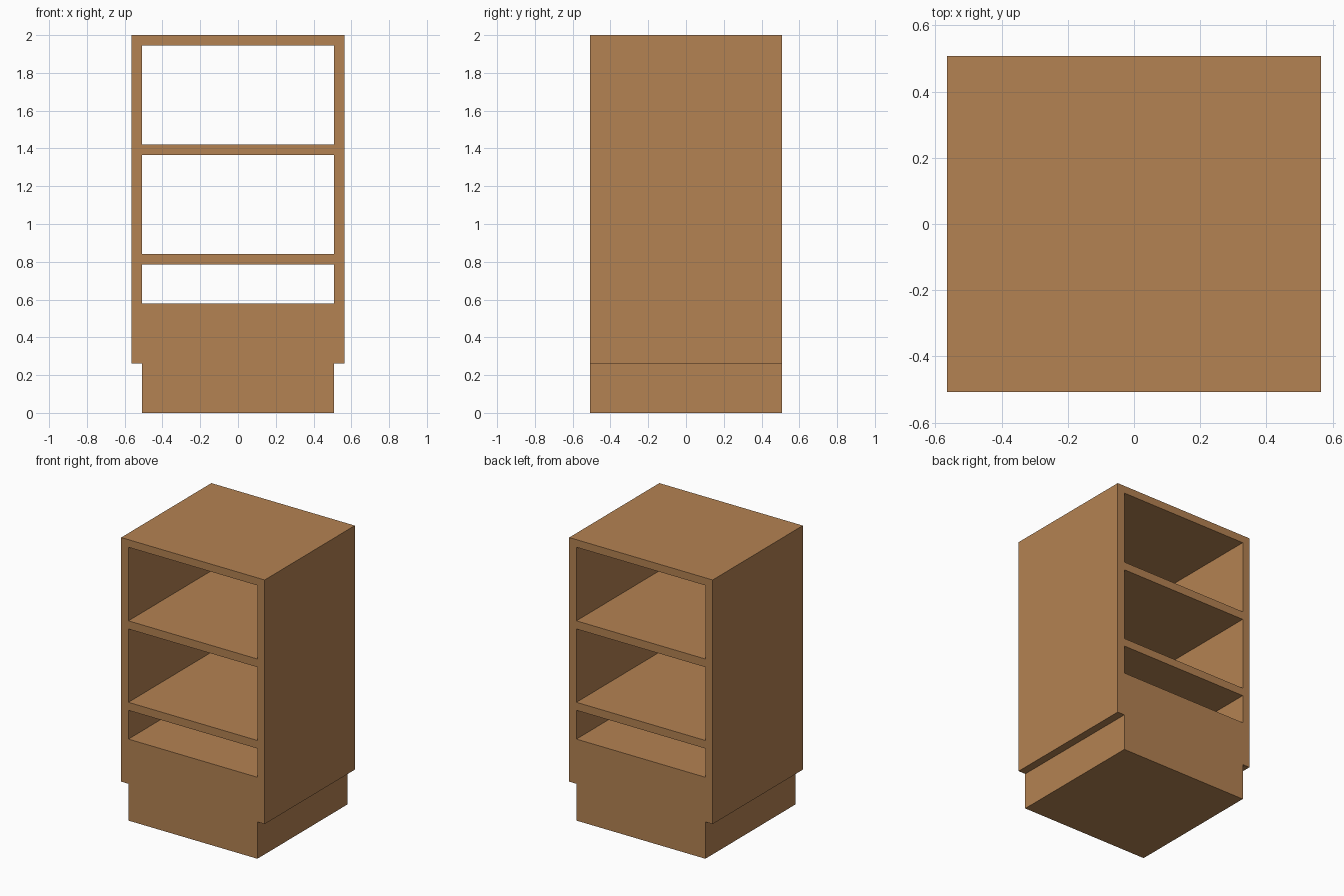
import bpy, bmesh, math

if "Cube" in bpy.data.objects:
    bpy.data.objects.remove(bpy.data.objects["Cube"])

HALF_W, HALF_D, INNER = 0.565, 0.507, 0.508
STEP_Z, HEIGHT = 0.262, 2.0
OPENINGS = [(0.58, 0.785), (0.842, 1.364), (1.422, 1.946)]

wood = bpy.data.materials.new("warm wood")
wood.diffuse_color = (0.456, 0.223, 0.084, 1)
wood.use_nodes = True
wood.node_tree.nodes["Principled BSDF"].inputs["Base Color"].default_value = wood.diffuse_color


def add_loop(curve, points):
    """Closed straight-sided outline in the curve plane."""
    s = curve.splines.new('POLY')
    s.points.add(len(points) - 1)
    for p, (x, z) in zip(s.points, points):
        p.co = (x, z, 0, 1)
    s.use_cyclic_u = True
    s.use_smooth = False


# Front profile: carcass on a narrower plinth, with open bays
profile = bpy.data.curves.new("cabinet_profile", 'CURVE')
profile.dimensions = '2D'
profile.fill_mode = 'BOTH'
profile.extrude = HALF_D
right = [(INNER, 0), (INNER, STEP_Z), (HALF_W, STEP_Z), (HALF_W, HEIGHT)]
add_loop(profile, right + [(-x, z) for x, z in reversed(right)])
for lo, hi in OPENINGS:
    add_loop(profile, [(-INNER, lo), (INNER, lo), (INNER, hi), (-INNER, hi)])

# Extrude through the depth and convert to a clean mesh
cabinet = bpy.data.objects.new("open_shelf_cabinet", profile)
bpy.context.collection.objects.link(cabinet)
cabinet.rotation_euler.x = math.pi / 2
bpy.context.view_layer.objects.active = cabinet
cabinet.select_set(True)
bpy.ops.object.convert(target='MESH')
bpy.ops.object.transform_apply(location=False, rotation=True, scale=False)

mesh = bpy.context.object.data
bm = bmesh.new()
bm.from_mesh(mesh)
bmesh.ops.remove_doubles(bm, verts=bm.verts, dist=1e-4)
bmesh.ops.recalc_face_normals(bm, faces=bm.faces)
for f in bm.faces:
    f.smooth = False
    f.material_index = 0
bm.to_mesh(mesh)
bm.free()
mesh.materials.clear()
mesh.materials.append(wood)
